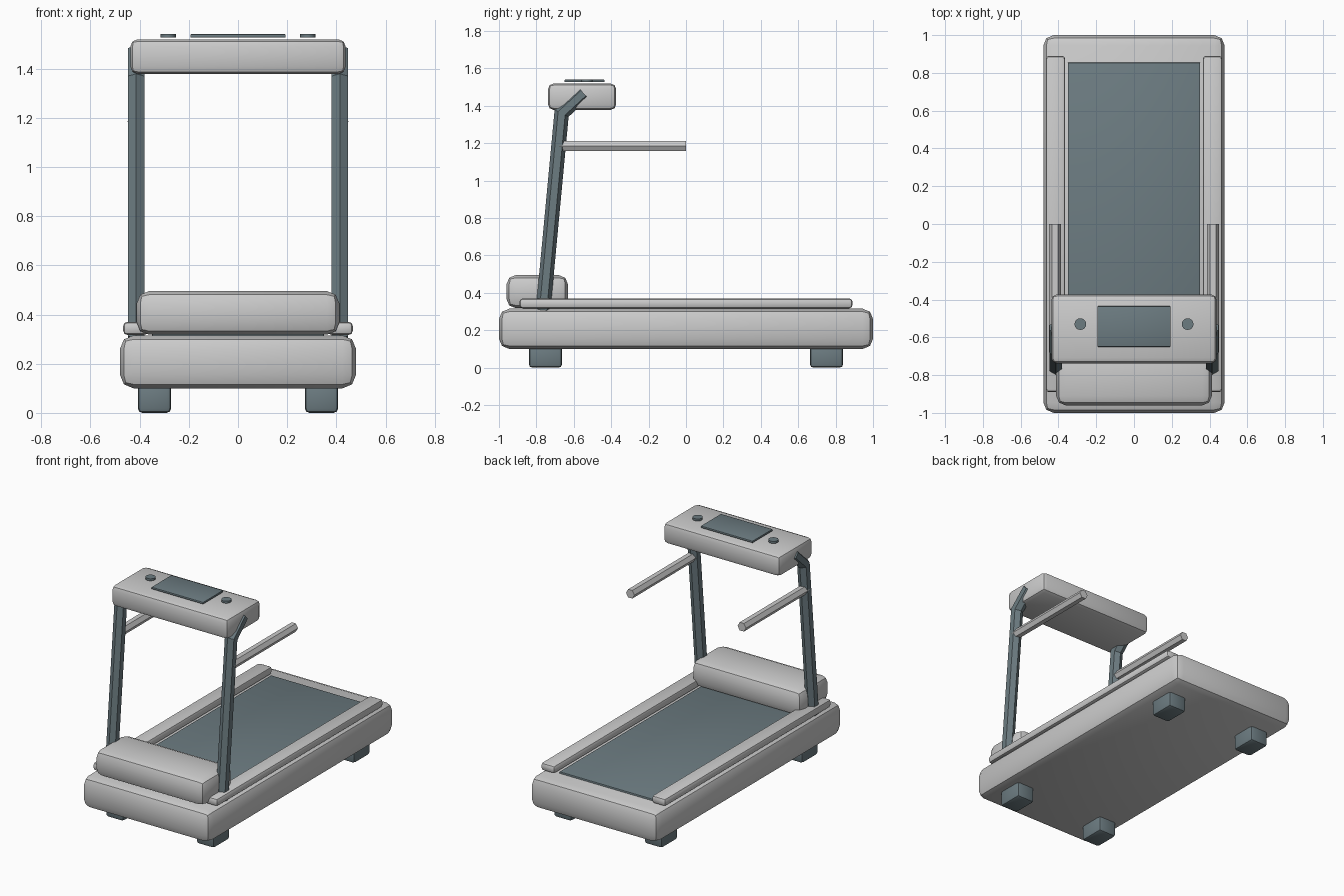
import bpy, bmesh
from math import cos, sin, pi, radians
from mathutils import Vector

if "Cube" in bpy.data.objects:
    bpy.data.objects.remove(bpy.data.objects["Cube"])

slate = bpy.data.materials.new("slate")
slate.diffuse_color = (0.15, 0.2, 0.22, 1)
slate.use_nodes = True
slate.node_tree.nodes["Principled BSDF"].inputs["Base Color"].default_value = slate.diffuse_color


def finish(bm, name, mat=None, smooth=True):
    bmesh.ops.recalc_face_normals(bm, faces=bm.faces)
    me = bpy.data.meshes.new(name)
    bm.to_mesh(me)
    bm.free()
    ob = bpy.data.objects.new(name, me)
    bpy.context.collection.objects.link(ob)
    if mat:
        me.materials.append(mat)
    if smooth:
        bpy.ops.object.select_all(action='DESELECT')
        ob.select_set(True)
        bpy.context.view_layer.objects.active = ob
        bpy.ops.object.shade_smooth_by_angle(angle=radians(30))
    return ob


def box(name, x, y, z, bevel, mat=None):
    """Rounded box from (min, max) ranges."""
    bm = bmesh.new()
    bmesh.ops.create_cube(bm, size=1)
    for v in bm.verts:
        v.co = [(a + b) / 2 + c * (b - a) for (a, b), c in zip((x, y, z), v.co)]
    bmesh.ops.bevel(bm, geom=bm.edges[:], offset=bevel, segments=2,
                    profile=0.5, affect='EDGES', clamp_overlap=True)
    return finish(bm, name, mat)


def tube(name, x, path, r, phase, mat=None):
    """Six-sided tube along a (y, z) path in the plane at x, mitred at bends."""
    pts = [Vector(p) for p in path]
    dirs = [(b - a).normalized() for a, b in zip(pts, pts[1:])]
    bm = bmesh.new()
    rings = []
    for i, p in enumerate(pts):
        d0, d1 = dirs[max(i - 1, 0)], dirs[min(i, len(dirs) - 1)]
        t = (d0 + d1).normalized()
        n = Vector((-t.y, t.x)) / t.dot(d0)
        ring = []
        for k in range(6):
            a = phase + k * pi / 3
            q = p + n * r * sin(a)
            ring.append(bm.verts.new((x + r * cos(a), q.x, q.y)))
        rings.append(ring)
    for a, b in zip(rings, rings[1:]):
        for k in range(6):
            j = (k + 1) % 6
            bm.faces.new((a[k], a[j], b[j], b[k]))
    bm.faces.new(rings[0])
    bm.faces.new(rings[-1])
    return finish(bm, name, mat, smooth=False)


# Deck, belt and motor hood
box("deck_base", (-0.48, 0.48), (-1, 1), (0.10, 0.315), 0.055)
box("running_belt", (-0.35, 0.35), (-0.855, 0.855), (0.30, 0.327), 0.005, slate)
box("motor_hood", (-0.412, 0.412), (-0.96, -0.631), (0.318, 0.495), 0.05)

# Console with screen
box("console", (-0.438, 0.438), (-0.738, -0.373), (1.378, 1.519), 0.03)
box("console_screen", (-0.194, 0.194), (-0.65, -0.435), (1.526, 1.54), 0.004, slate)

for s, side in ((-1, "left"), (1, "right")):
    # Foot rails beside the belt
    box(f"{side}_foot_rail", sorted((s * 0.364, s * 0.467)), (-0.89, 0.89),
        (0.317, 0.37), 0.017)
    # Feet
    for e, end in ((-1, "front"), (1, "back")):
        box(f"{side}_{end}_foot", sorted((s * 0.272, s * 0.407)),
            sorted((e * 0.663, e * 0.84)), (0, 0.12), 0.018, slate)
    # Bent upright and handrail
    tube(f"{side}_upright", s * 0.414,
         [(-0.764, 0.308), (-0.665, 1.36), (-0.548, 1.468)], 0.039, pi / 6, slate)
    tube(f"{side}_handrail", s * 0.418, [(-0.68, 1.185), (0, 1.185)], 0.0315, 0)
    # Console button
    bm = bmesh.new()
    bmesh.ops.create_cone(bm, cap_ends=True, segments=16, radius1=0.031,
                          radius2=0.031, depth=0.014)
    bmesh.ops.translate(bm, verts=bm.verts, vec=(s * 0.284, -0.53, 1.533))
    finish(bm, f"{side}_button", slate)
